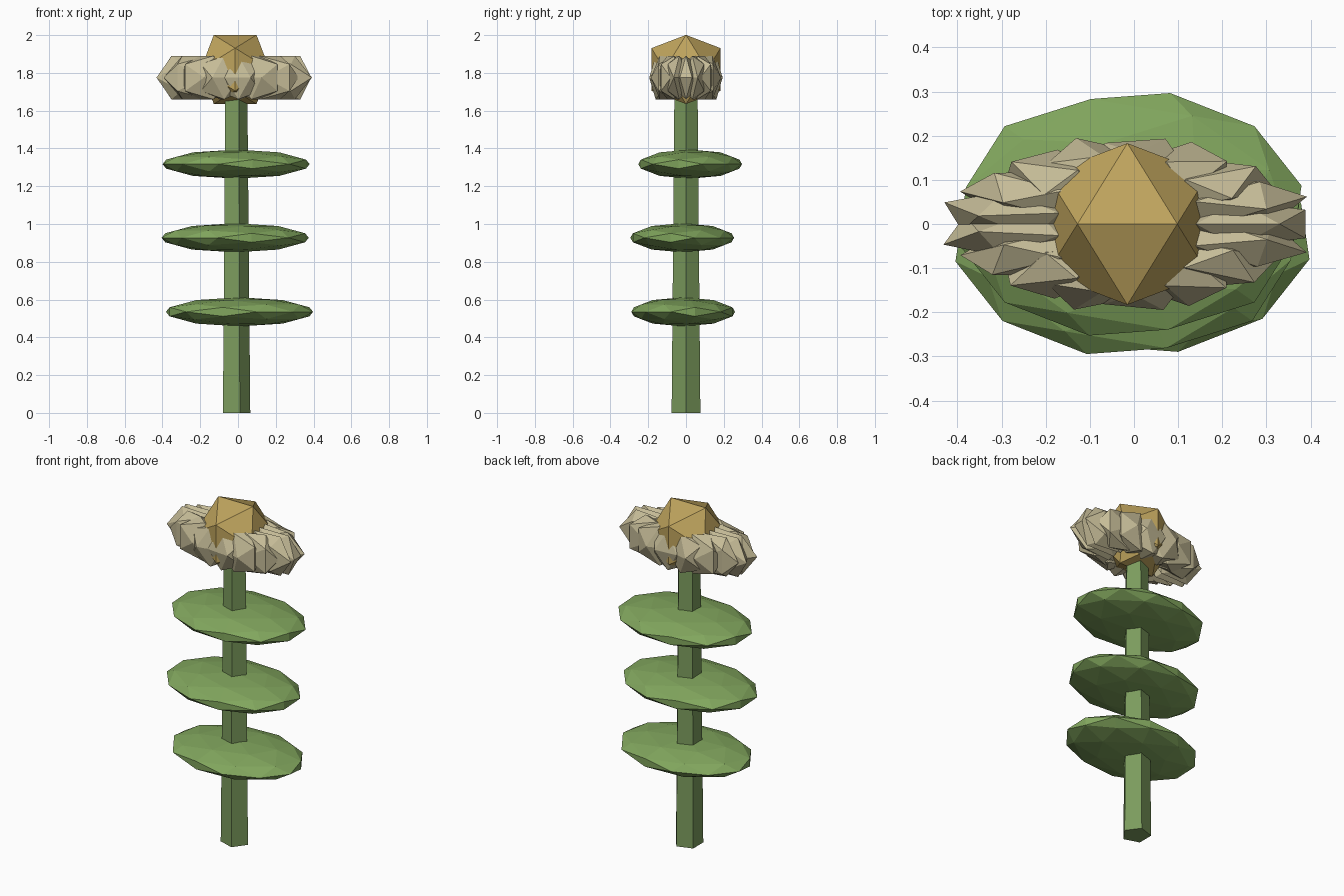
import bpy, bmesh
from math import radians, cos, sin, pi
from mathutils import Matrix, Vector

if "Cube" in bpy.data.objects:
    bpy.data.objects.remove(bpy.data.objects["Cube"])

AXIS = -0.015
TILT = Matrix.Rotation(radians(-31.717), 4, 'Y')   # puts an edge, not a vertex, on top


def material(name, rgb):
    m = bpy.data.materials.new(name)
    m.diffuse_color = (*rgb, 1)
    m.use_nodes = True
    m.node_tree.nodes["Principled BSDF"].inputs["Base Color"].default_value = m.diffuse_color
    return m


def finish(name, bm, mat):
    me = bpy.data.meshes.new(name)
    bm.to_mesh(me)
    bm.free()
    me.materials.append(mat)
    ob = bpy.data.objects.new(name, me)
    bpy.context.collection.objects.link(ob)
    return ob


def place(loc, size, before=0, after=0):
    return (Matrix.Translation(loc) @ Matrix.Rotation(after, 4, 'Z')
            @ Matrix.Diagonal((*size, 1)) @ Matrix.Rotation(before, 4, 'Z') @ TILT)


green = material("stem_green", (0.20, 0.33, 0.11))
leaf_green = material("leaf_green", (0.22, 0.38, 0.11))
cream = material("petal_cream", (0.56, 0.50, 0.31))
gold = material("centre_gold", (0.52, 0.37, 0.11))

# five-sided tapered stem
bm = bmesh.new()
bmesh.ops.create_cone(bm, cap_ends=True, segments=5, radius1=0.08, radius2=0.064, depth=1.76,
                      matrix=Matrix.Translation((AXIS, 0, 0.88)) @ Matrix.Rotation(radians(-90), 4, 'Z'))
finish("stem", bm, green)

# three flat faceted leaves
for i, (x, y, z, turn) in enumerate([(0.008, -0.015, 0.535, -45), (-0.015, -0.02, 0.927, 45),
                                     (-0.01, 0.022, 1.317, 45)]):
    bm = bmesh.new()
    bmesh.ops.create_icosphere(bm, subdivisions=2, radius=1,
                               matrix=place((x, y, z), (0.4, 0.282, 0.077), radians(turn)))
    finish(f"leaf_{i + 1}", bm, leaf_green)

# flower centre: icosahedron
bm = bmesh.new()
bmesh.ops.create_icosphere(bm, subdivisions=1, radius=0.215, matrix=place((AXIS, 0, 1.818), (1, 1, 1)))
finish("flower_centre", bm, gold)

# ring of overlapping petals, squashed front to back
N = 17
bm = bmesh.new()
squash = Matrix.Translation((AXIS, 0, 1.775)) @ Matrix.Diagonal((1, 0.47, 1, 1))
for i in range(N):
    a = 2 * pi * i / N
    m = place((0.25 * cos(a), 0.25 * sin(a), 0), (0.18, 0.13, 0.135), i * 2.4, a)
    bmesh.ops.create_icosphere(bm, subdivisions=1, radius=1, matrix=squash @ m)
finish("petals", bm, cream)
